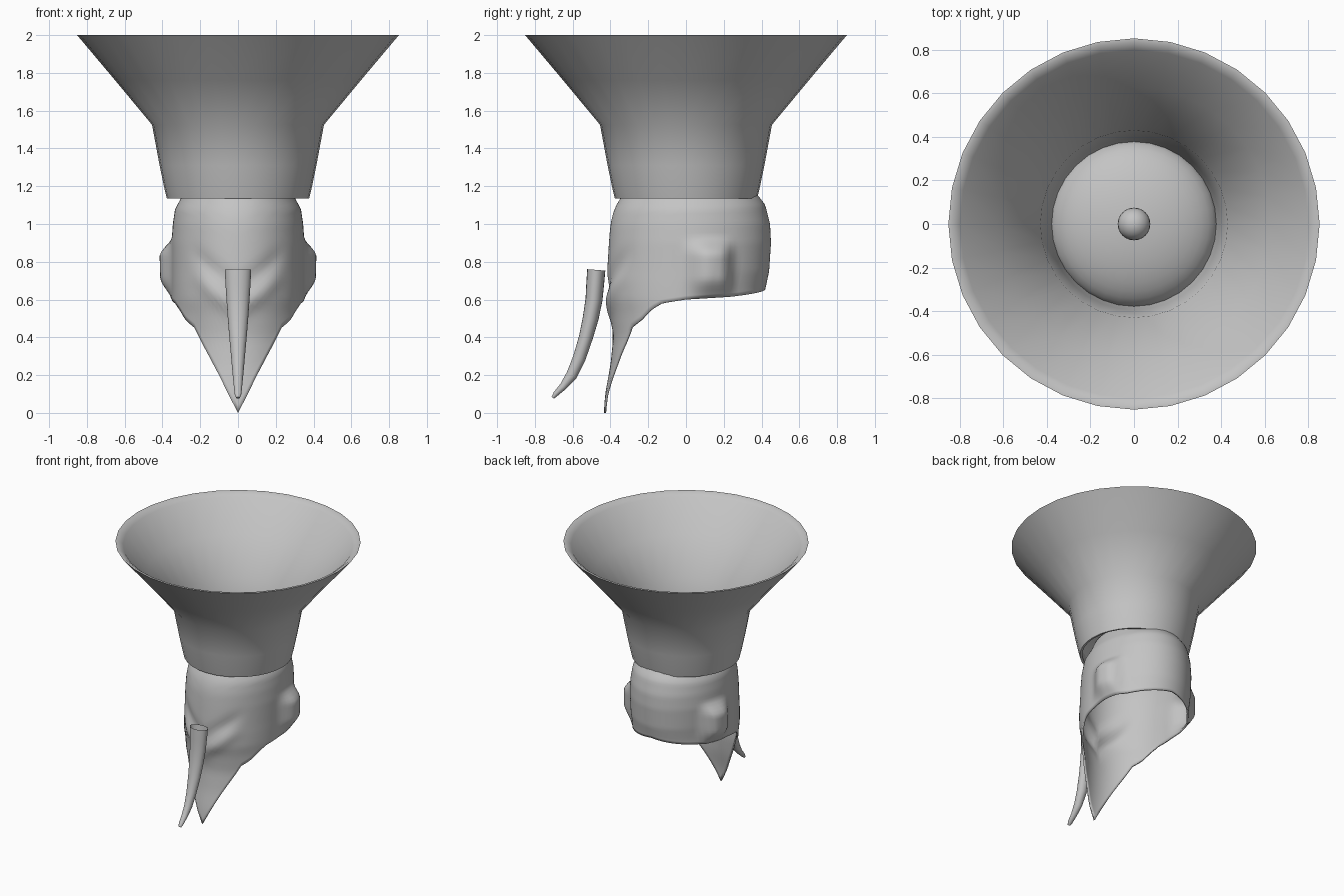
import bpy, math

if "Cube" in bpy.data.objects:
    bpy.data.objects.remove(bpy.data.objects["Cube"])

grey = bpy.data.materials.new("plain grey")
grey.diffuse_color = (0.55, 0.55, 0.55, 1)
grey.use_nodes = True
grey.node_tree.nodes["Principled BSDF"].inputs["Base Color"].default_value = grey.diffuse_color


def lerp(table, v):
    """Piecewise linear lookup in a list of (input, output) pairs."""
    if v <= table[0][0]:
        return table[0][1]
    for (a, fa), (b, fb) in zip(table, table[1:]):
        if v <= b:
            return fa + (fb - fa) * (v - a) / (b - a)
    return table[-1][1]


def loft(name, rings, cap_end=False, angle=None):
    """Skin closed rings of equal point count."""
    n = len(rings[0])
    verts = [p for ring in rings for p in ring]
    faces = [(r * n + i, r * n + (i + 1) % n, (r + 1) * n + (i + 1) % n, (r + 1) * n + i)
             for r in range(len(rings) - 1) for i in range(n)]
    if cap_end:
        faces.append(tuple((len(rings) - 1) * n + i for i in range(n)))
    mesh = bpy.data.meshes.new(name)
    mesh.from_pydata(verts, [], faces)
    mesh.materials.append(grey)
    obj = bpy.data.objects.new(name, mesh)
    bpy.context.collection.objects.link(obj)
    bpy.context.view_layer.objects.active = obj
    obj.select_set(True)
    if angle:
        bpy.ops.object.shade_smooth_by_angle(angle=math.radians(angle))
    else:
        bpy.ops.object.shade_smooth()
    obj.select_set(False)
    return obj


def lathe(name, profile, n=32, **kw):
    rings = [[(r * math.cos(2 * math.pi * i / n), r * math.sin(2 * math.pi * i / n), z)
              for i in range(n)] for r, z in profile]
    return loft(name, rings, **kw)


# Flared hat: outer wall up to the rim, then back down the inner wall
lathe("flared_hat", [
    (0.36, 1.14), (0.377, 1.136), (0.39, 1.19), (0.415, 1.31), (0.455, 1.525),
    (0.65, 1.76), (0.835, 1.98), (0.853, 2.0), (0.835, 2.0), (0.80, 1.975),
    (0.63, 1.765), (0.43, 1.53), (0.395, 1.31), (0.36, 1.14)], angle=80)

# Domed crown inside the hat with a button on top
dome = [(0.385 * math.cos(a), 1.2 + 0.17 * math.sin(a))
        for a in [math.radians(90 * i / 10) for i in range(10)]]
lathe("crown_dome", dome + [(0.02, 1.37)], cap_end=True)
ball = [(0.075 * math.sin(a), 1.40 - 0.075 * math.cos(a))
        for a in [math.radians(10 + 160 * i / 10) for i in range(11)]]
lathe("crown_button", ball, n=24, cap_end=True)

# Mask shell: lower edge height by angle from the front, and outlines by height
edge = [(0, 0), (8.5, .1), (16.6, .2), (26, .3), (36, .4), (41, .45), (52, .49),
        (62, .545), (72, .58), (90, .6), (125, .615), (180, .655)]
front = [(0, -.435), (.1, -.428), (.25, -.40), (.4, -.385), (.53, -.40), (.6, -.418),
         (.7, -.42), (.9, -.408), (1, -.40), (1.08, -.38), (1.14, -.345), (1.22, -.30)]
back = [(.6, .415), (.655, .42), (.75, .44), (.9, .45), (1, .445), (1.1, .42),
        (1.16, .375), (1.22, .30)]
width = [(0, .35), (.6, .35), (.9, .352), (1, .345), (1.08, .333), (1.14, .30), (1.22, .26)]


def step(a, b, v):
    t = min(1, max(0, (v - a) / (b - a)))
    return t * t * (3 - 2 * t)


def mask_point(deg, z):
    a = math.radians(deg)
    f, b = lerp(front, z), lerp(back, z)
    x = lerp(width, z) * math.sin(a)
    y = (b + f) / 2 - (b - f) / 2 * math.cos(a)
    # ear swelling, with a steep step behind it
    ear = step(-.04, .13, y) * (1 - step(.19, .27, y)) * step(.57, .72, z) * (1 - step(.83, .94, z))
    x += math.copysign(.075 * ear, x)
    # slanting cheek folds on the face
    if y < -.1:
        d = z - (.66 + .75 * abs(x))
        fade = 1 - step(.15, .28, abs(x))
        y += fade * .015 * (math.exp(-(d / .05) ** 2) - math.exp(-((d + .12) / .05) ** 2))
    return (x, y, z)


cols, rows, top = 96, 30, 1.22
angles = [-180 + 360 * i / cols for i in range(cols)]
shell = []
for r in range(rows + 1):
    ring = []
    for deg in angles:
        low = lerp(edge, abs(deg))
        ring.append(mask_point(deg, top + (low - top) * r / rows))
    shell.append(ring)
mask = loft("bearded_mask", shell)
solid = mask.modifiers.new("thickness", 'SOLIDIFY')
solid.thickness = 0.012
solid.offset = 1 if mask.data.polygons[0].normal.y < 0 else -1

# Curved hollow trunk hanging before the face: (y, z, radius across, radius in depth)
path = [(-.475, .757, .07, .048), (-.481, .68, .066, .047), (-.487, .6, .061, .045),
        (-.505, .5, .054, .042), (-.53, .4, .046, .037), (-.565, .29, .036, .034),
        (-.605, .2, .028, .03), (-.65, .14, .022, .02), (-.69, .10, .018, .014),
        (-.705, .08, .010, .008)]
trunk = []
for k, (y, z, rx, rd) in enumerate(path):
    p, q = path[max(k - 1, 0)], path[min(k + 1, len(path) - 1)]
    ty, tz = q[0] - p[0], q[1] - p[1]
    length = math.hypot(ty, tz)
    ny, nz = -tz / length, ty / length      # across the path in the side plane
    trunk.append([(rx * math.cos(a), y + rd * math.sin(a) * ny, z + rd * math.sin(a) * nz)
                  for a in [2 * math.pi * i / 20 for i in range(20)]])
loft("trunk", trunk, cap_end=True, angle=60)
